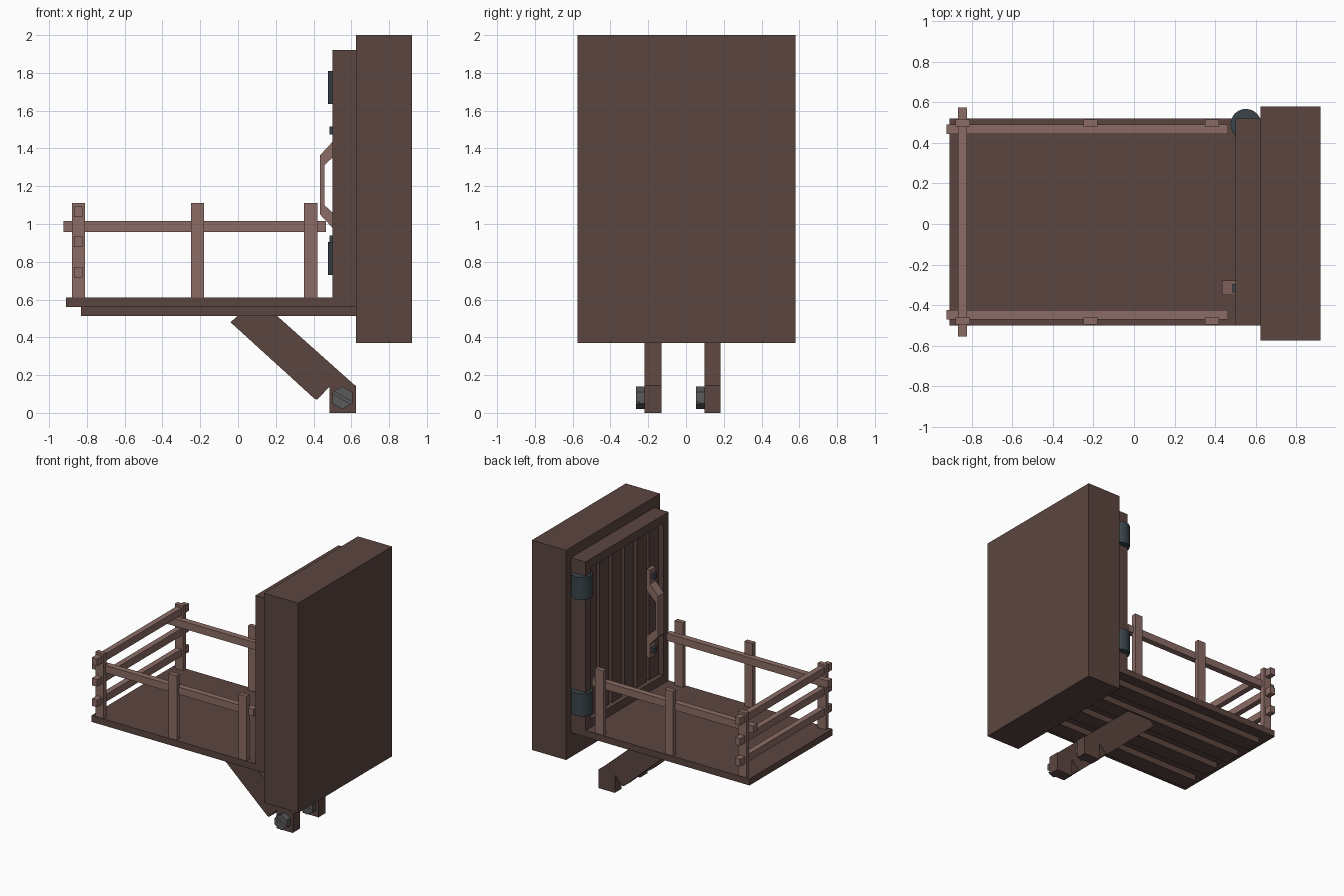
import bpy, bmesh, math
from mathutils import Vector

if "Cube" in bpy.data.objects:
    bpy.data.objects.remove(bpy.data.objects["Cube"])


def material(name, rgb):
    m = bpy.data.materials.new(name)
    m.diffuse_color = (*rgb, 1)
    m.use_nodes = True
    m.node_tree.nodes["Principled BSDF"].inputs["Base Color"].default_value = m.diffuse_color
    return m


DARK = material("dark_wood", (0.105, 0.06, 0.05))
LIGHT = material("light_wood", (0.26, 0.15, 0.13))
STEEL = material("blue_steel", (0.042, 0.06, 0.07))
BOLT = material("grey_steel", (0.1, 0.1, 0.1))


def finish(name, bm, mat):
    bmesh.ops.recalc_face_normals(bm, faces=bm.faces)
    me = bpy.data.meshes.new(name)
    bm.to_mesh(me)
    bm.free()
    me.materials.append(mat)
    ob = bpy.data.objects.new(name, me)
    bpy.context.collection.objects.link(ob)
    return ob


def box(name, x0, x1, y0, y1, z0, z1, mat=DARK):
    bm = bmesh.new()
    bmesh.ops.create_cube(bm, size=1)
    for v in bm.verts:
        v.co = ((x0 + x1) / 2 + v.co.x * (x1 - x0),
                (y0 + y1) / 2 + v.co.y * (y1 - y0),
                (z0 + z1) / 2 + v.co.z * (z1 - z0))
    return finish(name, bm, mat)


def prism(name, pts, y0, y1, mat=DARK):
    """Extrude an x-z outline along y."""
    bm = bmesh.new()
    face = bm.faces.new([bm.verts.new((x, y0, z)) for x, z in pts])
    ext = bmesh.ops.extrude_face_region(bm, geom=[face])["geom"]
    for v in ext:
        if isinstance(v, bmesh.types.BMVert):
            v.co.y = y1
    return finish(name, bm, mat)


def hex_bolt(name, x, z, y0, y1, r):
    """Hexagonal head with a diagonal slot."""
    mid = y1 - (y1 - y0) * 0.6
    c = Vector((x, z))
    ring = [c + r * Vector((math.cos(math.radians(a)), math.sin(math.radians(a))))
            for a in range(-30, 330, 60)]
    prism(name + "_base", ring, mid, y1, BOLT)
    for k in (0, 3):
        p = [ring[(k + i) % 6] for i in range(4)]
        p[0], p[3] = p[0].lerp(p[1], 0.14), p[3].lerp(p[2], 0.14)
        prism(name + "_half", p, y0, mid, BOLT)


# wall slab
box("wall_slab", 0.625, 0.92, -0.575, 0.58, 0.37, 2.0)

# door: backing, frame and vertical planks
Y0, Y1, Z0, Z1 = -0.5, 0.52, 0.61, 1.92
box("door_back", 0.575, 0.625, Y0, Y1, Z0, Z1)
for a, b in ((Y0, Y0 + 0.065), (Y1 - 0.065, Y1)):
    box("door_stile", 0.5, 0.575, a, b, Z0, Z1)
for a, b in ((Z0, Z0 + 0.065), (Z1 - 0.065, Z1)):
    box("door_crosspiece", 0.5, 0.575, Y0 + 0.065, Y1 - 0.065, a, b)
for i in range(6):
    yc = 0.01 + (i - 2.5) * 0.152
    box("door_plank", 0.535, 0.575, yc - 0.058, yc + 0.058, Z0 + 0.065, Z1 - 0.065)

# hinges
for z0, z1 in ((0.73, 0.905), (1.635, 1.81)):
    bm = bmesh.new()
    bmesh.ops.create_cone(bm, cap_ends=True, segments=24, radius1=0.076,
                          radius2=0.076, depth=z1 - z0)
    bmesh.ops.translate(bm, verts=bm.verts, vec=(0.552, 0.492, (z0 + z1) / 2))
    ob = finish("hinge", bm, STEEL)
    bpy.context.view_layer.objects.active = ob
    ob.select_set(True)
    bpy.ops.object.shade_smooth_by_angle()
    ob.select_set(False)

# door handle: bent bar with mounting feet
outer = [(0.505, 1.55), (0.505, 1.44), (0.435, 1.365), (0.435, 1.05), (0.505, 0.975), (0.505, 0.865)]
inner = [(0.535, 0.865), (0.535, 1.03), (0.457, 1.10), (0.457, 1.31), (0.535, 1.385), (0.535, 1.55)]
prism("door_handle", outer + inner, -0.35, -0.28, LIGHT)
for z in (1.495, 0.92):
    box("handle_bolt", 0.485, 0.51, -0.337, -0.297, z - 0.02, z + 0.02, STEEL)

# balcony floor with joists beneath
box("floor", -0.91, 0.625, Y0, Y1, 0.56, 0.61)
for i in range(4):
    yc = 0.01 + (i - 1.5) * 0.24
    box("floor_joist", -0.83, 0.625, yc - 0.065, yc + 0.065, 0.512, 0.56)

# railings: posts outside, side rails inside
for s in (-1, 1):
    def side(a, b):
        return sorted((0.01 + s * a, 0.01 + s * b))
    for x in (-0.845, -0.215, 0.385):
        box("railing_post", x - 0.035, x + 0.035, *side(0.47, 0.505), 0.61, 1.112, LIGHT)
    box("side_rail", -0.925, 0.465, *side(0.435, 0.482), 0.958, 1.015, LIGHT)
for z in (0.745, 0.905, 1.065):
    box("end_rail", -0.868, -0.824, -0.555, 0.575, z - 0.028, z + 0.028, LIGHT)

# diagonal braces with feet and bolts
outline = [(-0.04, 0.48), (0, 0.515), (0.205, 0.515), (0.62, 0.145),
           (0.485, 0.14), (0.42, 0.07), (0.405, 0.075)]
for y0, y1 in ((-0.22, -0.13), (0.097, 0.182)):
    prism("brace", outline, y0, y1)
    box("brace_foot", 0.485, 0.625, y0, y1, 0, 0.145)
    hex_bolt("brace_bolt", 0.553, 0.08, y0 - 0.045, y0, 0.06)
